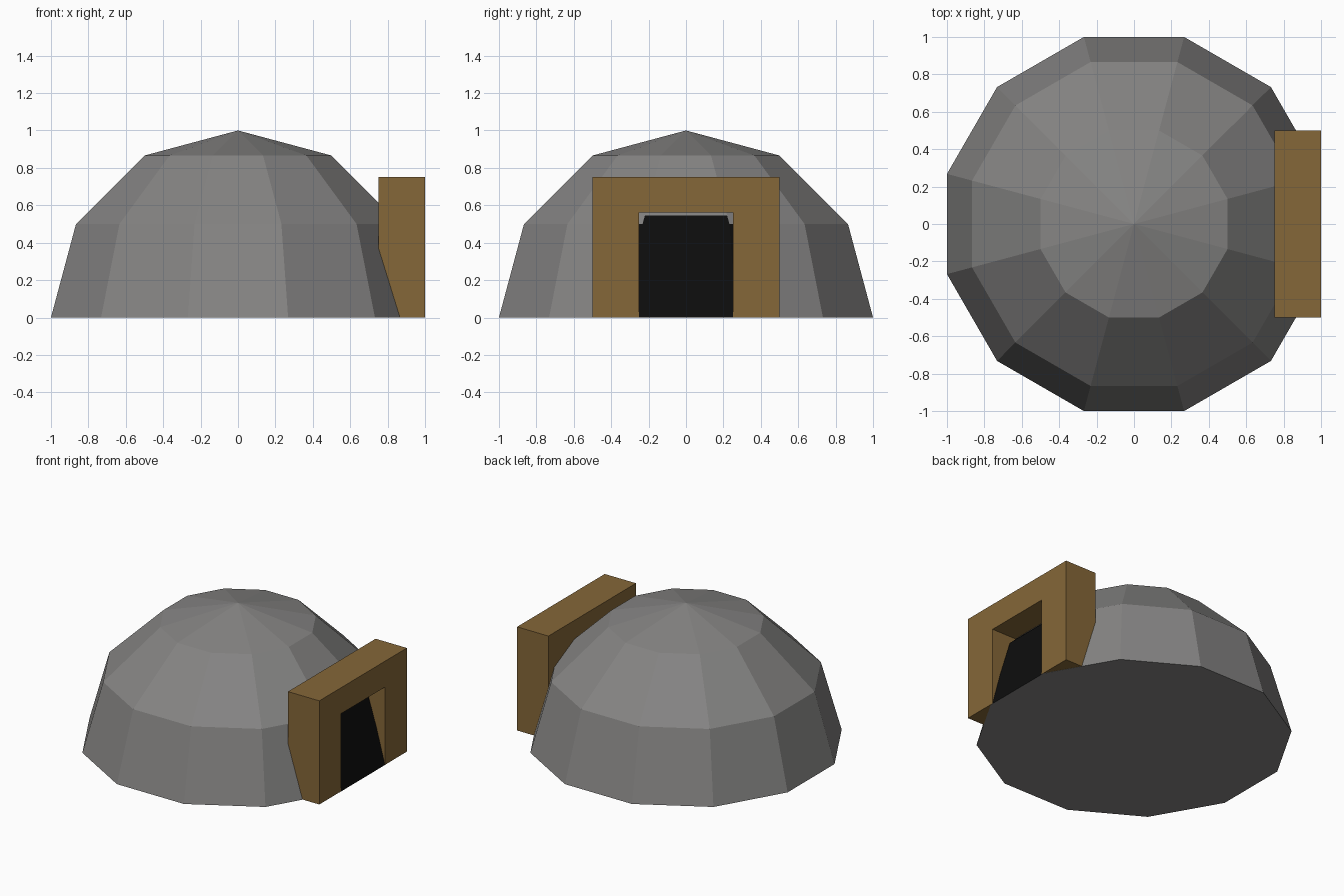
import bpy, bmesh, math
from mathutils import Vector

if "Cube" in bpy.data.objects:
    bpy.data.objects.remove(bpy.data.objects["Cube"])


def material(name, color):
    m = bpy.data.materials.new(name)
    m.diffuse_color = (*color, 1)
    m.use_nodes = True
    m.node_tree.nodes["Principled BSDF"].inputs["Base Color"].default_value = m.diffuse_color
    return m


stone = material("grey stone", (0.235, 0.231, 0.227))
wood = material("brown wood", (0.235, 0.136, 0.040))
black = material("black opening", (0.004, 0.004, 0.004))


def add_object(name, bm, mats):
    bmesh.ops.recalc_face_normals(bm, faces=bm.faces)
    mesh = bpy.data.meshes.new(name)
    bm.to_mesh(mesh)
    bm.free()
    for m in mats:
        mesh.materials.append(m)
    ob = bpy.data.objects.new(name, mesh)
    bpy.context.collection.objects.link(ob)
    return ob


# Dome: twelve-sided rings closing to an apex, with a flat base
SIDES = 12
bm = bmesh.new()
rings = []
for step in range(3):
    a = math.radians(30 * step)
    r = math.cos(a) / math.cos(math.pi / SIDES)
    rings.append([bm.verts.new((r * math.cos(t), r * math.sin(t), math.sin(a)))
                  for t in (math.radians(15 + 30 * i) for i in range(SIDES))])
apex = bm.verts.new((0, 0, 1))
bm.faces.new(rings[0])
for i in range(SIDES):
    j = (i + 1) % SIDES
    for low, high in zip(rings, rings[1:]):
        bm.faces.new((low[i], low[j], high[j], high[i]))
    bm.faces.new((rings[2][i], rings[2][j], apex))

# Dark doorway: cut into the dome walls behind the frame
for co, no in (((0, 0.25, 0), (0, 1, 0)), ((0, -0.25, 0), (0, 1, 0)),
               ((0, 0, 0.545), (0, 0, 1))):
    near = [f for f in bm.faces if f.calc_center_median().x > 0.6
            and abs(f.calc_center_median().y) < 0.6]
    geom = near + list({e for f in near for e in f.edges}) \
        + list({v for f in near for v in f.verts})
    bmesh.ops.bisect_plane(bm, geom=geom, plane_co=co, plane_no=no)
for f in bm.faces:
    c = f.calc_center_median()
    if c.x > 0.7 and abs(c.y) < 0.25 and c.z < 0.545:
        f.material_index = 1
add_object("dome", bm, (stone, black))

# Door frame: an arch-shaped outline extruded along x
outline = [(-0.5, 0), (-0.5, 0.75), (0.5, 0.75), (0.5, 0),
           (0.25, 0), (0.25, 0.5625), (-0.25, 0.5625), (-0.25, 0)]
bm = bmesh.new()
face = bm.faces.new([bm.verts.new((0.75, y, max(z, 0.001))) for y, z in outline])
ext = bmesh.ops.extrude_face_region(bm, geom=[face])
bmesh.ops.translate(bm, vec=Vector((0.25, 0, 0)),
                    verts=[g for g in ext["geom"] if isinstance(g, bmesh.types.BMVert)])
add_object("door_frame", bm, (wood,))
